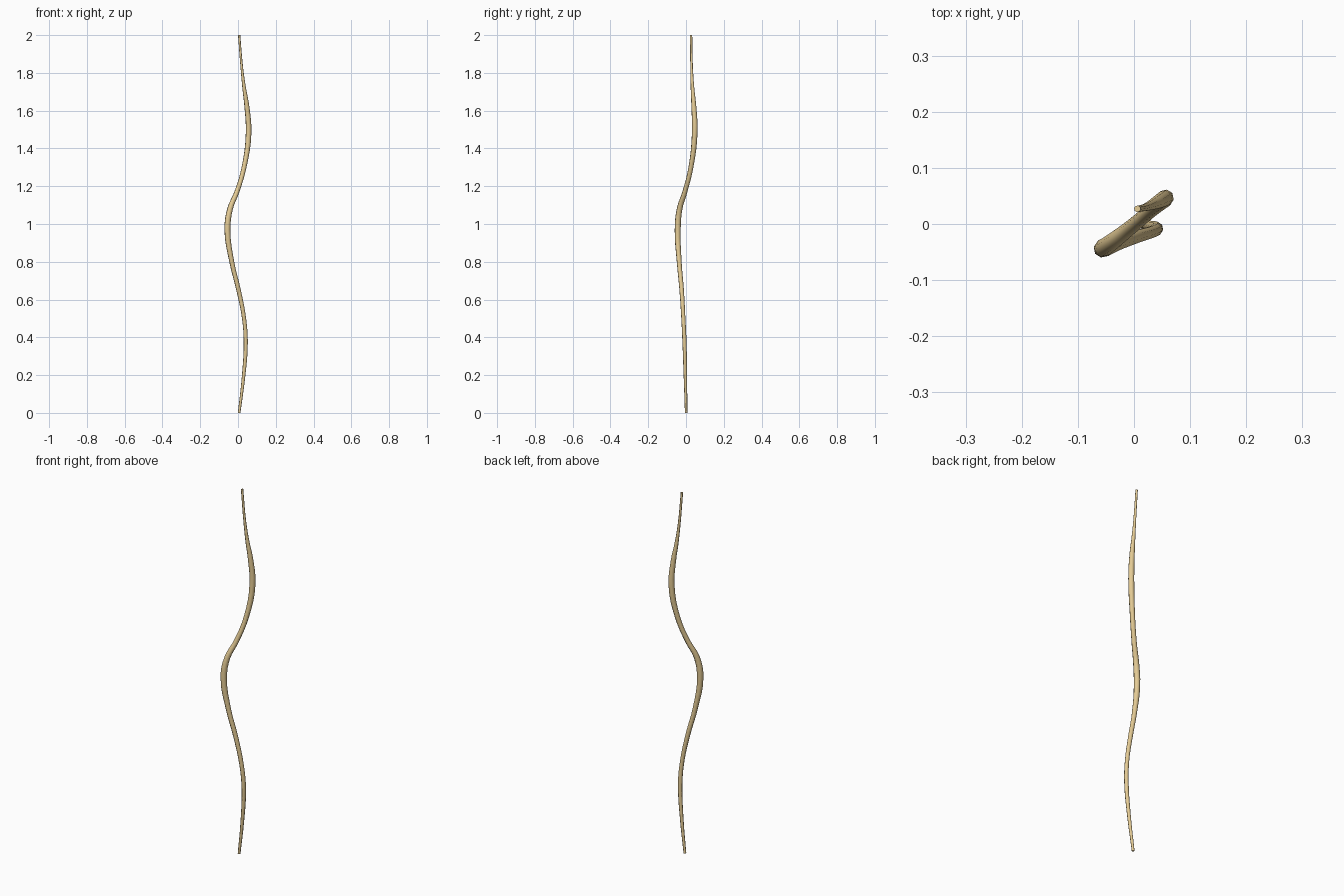
import bpy
from math import radians

if "Cube" in bpy.data.objects:
    bpy.data.objects.remove(bpy.data.objects["Cube"])

# Centre line and thickness of the strand: x, y, z, radius
PATH = [
    (0.006, 0.001, 0.00, 0.007), (0.028, -0.003, 0.18, 0.009),
    (0.041, -0.008, 0.37, 0.011), (0.032, -0.014, 0.50, 0.011),
    (0.003, -0.023, 0.65, 0.012), (-0.033, -0.036, 0.80, 0.013),
    (-0.056, -0.044, 0.97, 0.016), (-0.042, -0.034, 1.08, 0.015),
    (-0.006, -0.006, 1.17, 0.013), (0.032, 0.026, 1.30, 0.013),
    (0.056, 0.046, 1.48, 0.015), (0.046, 0.041, 1.63, 0.013),
    (0.034, 0.035, 1.71, 0.010), (0.021, 0.030, 1.82, 0.007),
    (0.006, 0.027, 2.00, 0.006),
]

# Tapered eight-sided tube swept along the path
curve = bpy.data.curves.new("wavy_strand", "CURVE")
curve.dimensions = "3D"
curve.bevel_depth = 1.0
curve.bevel_resolution = 2
curve.resolution_u = 4
curve.use_fill_caps = True
spline = curve.splines.new("BEZIER")
spline.bezier_points.add(len(PATH) - 1)
spline.radius_interpolation = "CARDINAL"
for point, (x, y, z, r) in zip(spline.bezier_points, PATH):
    point.co = (x, y, z)
    point.radius = r
    point.handle_left_type = point.handle_right_type = "AUTO"

strand = bpy.data.objects.new("wavy_strand", curve)
bpy.context.collection.objects.link(strand)
bpy.context.view_layer.objects.active = strand
strand.select_set(True)
bpy.ops.object.convert(target="MESH")
bpy.ops.object.shade_smooth_by_angle(angle=radians(60))

# Tan colour
tan = bpy.data.materials.new("tan")
tan.diffuse_color = (0.78, 0.60, 0.30, 1)
tan.use_nodes = True
tan.node_tree.nodes["Principled BSDF"].inputs["Base Color"].default_value = tan.diffuse_color
strand = bpy.context.object
strand.data.materials.clear()
strand.data.materials.append(tan)
